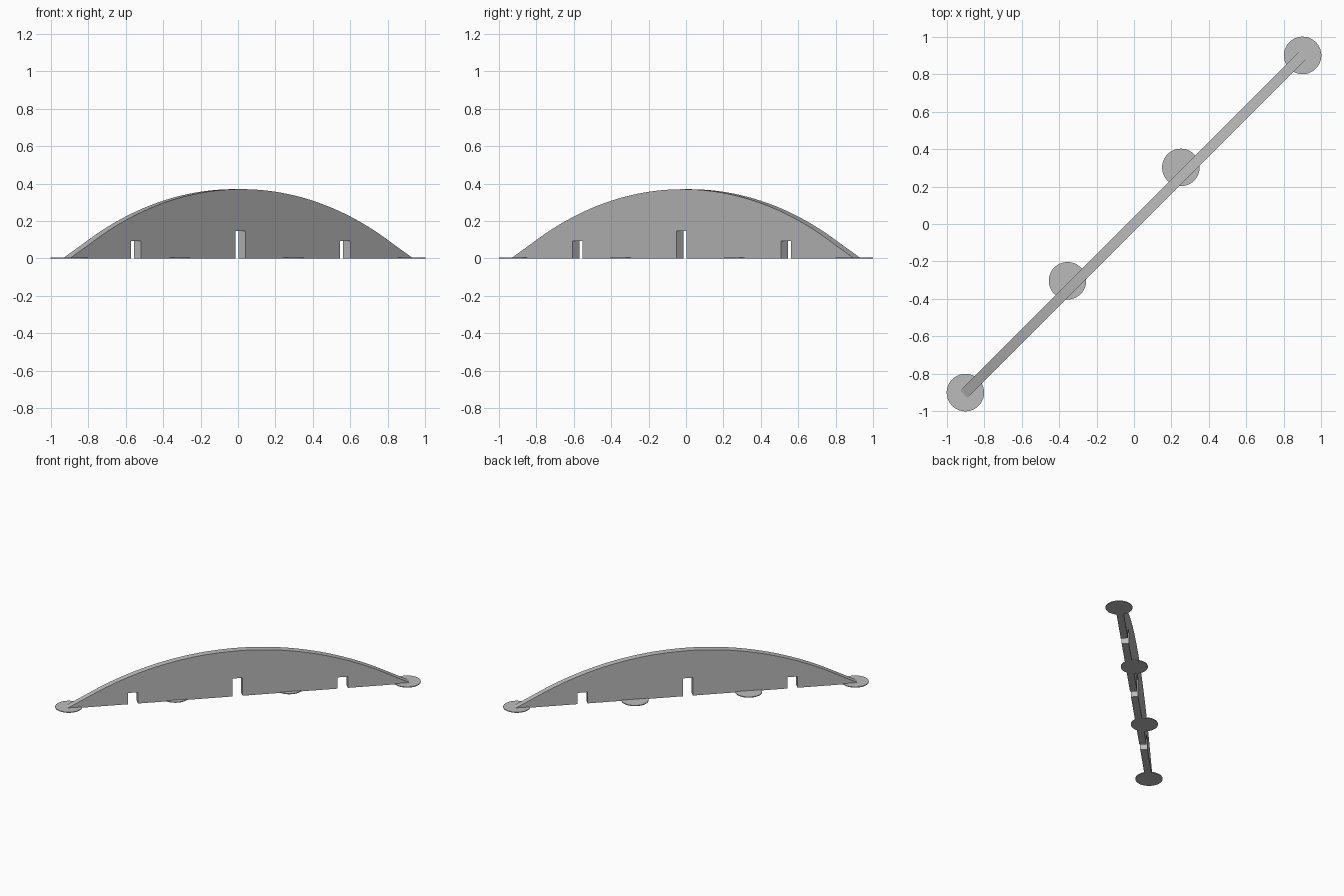
import bpy, bmesh, math
from mathutils import Matrix

if "Cube" in bpy.data.objects:
    bpy.data.objects.remove(bpy.data.objects["Cube"])

grey = bpy.data.materials.new("plain grey")
grey.diffuse_color = (0.5, 0.5, 0.5, 1)
grey.use_nodes = True
grey.node_tree.nodes["Principled BSDF"].inputs["Base Color"].default_value = grey.diffuse_color


def add_object(name, bm):
    bmesh.ops.recalc_face_normals(bm, faces=bm.faces)
    mesh = bpy.data.meshes.new(name)
    bm.to_mesh(mesh)
    bm.free()
    mesh.materials.append(grey)
    ob = bpy.data.objects.new(name, mesh)
    bpy.context.collection.objects.link(ob)
    return ob


# Arched plate: side profile with three notches, extruded and turned onto the diagonal
HALF, THICK = 1.297, 0.053
TOP, SHOULDER, SHOULDER_Z = 0.37, 1.134, 0.083
drop = TOP - SHOULDER_Z
radius = (SHOULDER ** 2 + drop ** 2) / (2 * drop)
sweep = math.asin(SHOULDER / radius)

profile = [(-HALF, 0)]
for centre, height in ((-0.795, 0.092), (-0.009, 0.146), (0.783, 0.092)):
    a, b = centre - 0.038, centre + 0.038
    profile += [(a, 0), (a, height), (b, height), (b, 0)]
profile.append((HALF, 0))
STEPS = 48
for i in range(STEPS + 1):
    t = sweep * (1 - 2 * i / STEPS)
    profile.append((radius * math.sin(t), TOP - radius * (1 - math.cos(t))))

bm = bmesh.new()
face = bm.faces.new([bm.verts.new((s, -THICK / 2, z)) for s, z in profile])
side = bmesh.ops.extrude_face_region(bm, geom=[face])
bmesh.ops.translate(bm, vec=(0, THICK, 0),
                    verts=[v for v in side["geom"] if isinstance(v, bmesh.types.BMVert)])
bmesh.ops.rotate(bm, cent=(0, 0, 0), matrix=Matrix.Rotation(math.pi / 4, 3, 'Z'), verts=bm.verts)
plate = add_object("arched_plate", bm)
bpy.context.view_layer.objects.active = plate
plate.select_set(True)
bpy.ops.object.shade_smooth_by_angle(angle=math.radians(20))

# Thin round pads under the plate
DISC = 0.006
for n, (x, y) in enumerate(((-0.9, -0.9), (-0.355, -0.303), (0.25, 0.302), (0.9, 0.9)), 1):
    bm = bmesh.new()
    bmesh.ops.create_cone(bm, cap_ends=True, segments=64, radius1=0.1, radius2=0.1, depth=DISC,
                          matrix=Matrix.Translation((x, y, DISC / 2)))
    add_object(f"round_pad_{n}", bm)
